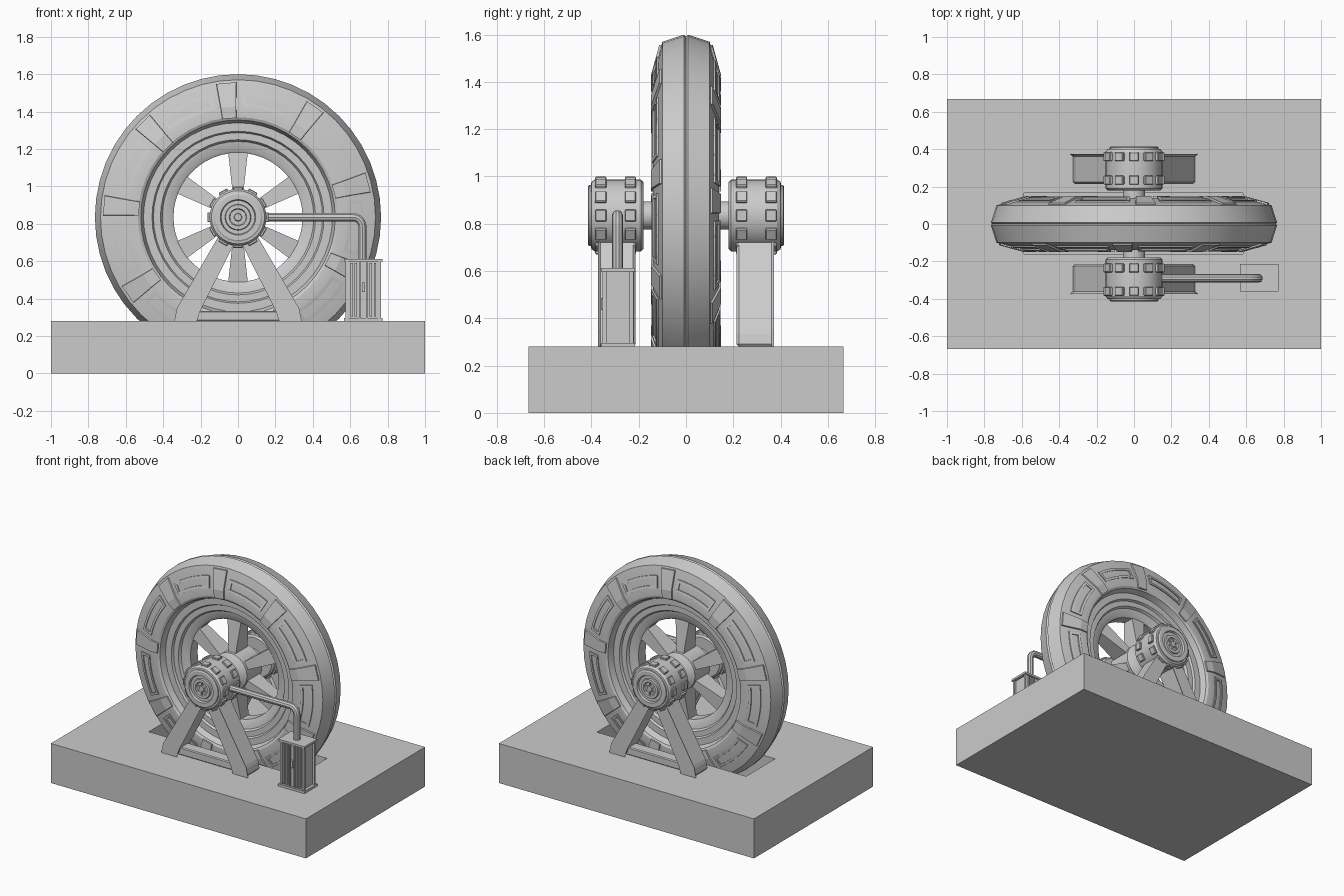
import bpy, bmesh
from math import sin, cos, pi, radians
from mathutils import Matrix, Vector

if "Cube" in bpy.data.objects:
    bpy.data.objects.remove(bpy.data.objects["Cube"])

CZ = 0.835                                   # axle height
AXLE = Matrix.Translation((0, 0, CZ))
BACK = Matrix.Rotation(pi, 4, 'Z')
SIDES = (("front", Matrix.Identity(4)), ("back", BACK))


def finish(name, bm, matrix=Matrix.Identity(4), bevel=0, smooth=True):
    bmesh.ops.remove_doubles(bm, verts=bm.verts, dist=1e-5)
    if bevel:
        bmesh.ops.bevel(bm, geom=bm.edges[:], offset=bevel, segments=1, affect='EDGES')
    bmesh.ops.recalc_face_normals(bm, faces=bm.faces)
    me = bpy.data.meshes.new(name)
    bm.to_mesh(me)
    bm.free()
    ob = bpy.data.objects.new(name, me)
    ob.matrix_world = matrix
    bpy.context.collection.objects.link(ob)
    if smooth:
        bpy.ops.object.select_all(action='DESELECT')
        ob.select_set(True)
        bpy.context.view_layer.objects.active = ob
        bpy.ops.object.shade_smooth_by_angle(angle=radians(25))
    return ob


def loft(bm, sections, cap=True, closed=False):
    rings = [[bm.verts.new(p) for p in s] for s in sections]
    pairs = list(zip(rings, rings[1:])) + ([(rings[-1], rings[0])] if closed else [])
    for a, b in pairs:
        for i in range(len(a)):
            j = (i + 1) % len(a)
            bm.faces.new((a[i], a[j], b[j], b[i]))
    if cap and not closed:
        bm.faces.new(rings[0])
        bm.faces.new(rings[-1])


def polar(r, y, a):
    return Vector((r * cos(a), y, r * sin(a)))


def lathe(bm, profile, segs):
    loft(bm, [[polar(r, y, 2 * pi * i / segs) for r, y in profile] for i in range(segs)], closed=True)


def box(bm, x0, x1, y0, y1, z0, z1, m=Matrix.Identity(4)):
    t = Matrix.Translation(((x0 + x1) / 2, (y0 + y1) / 2, (z0 + z1) / 2))
    s = Matrix.Diagonal((x1 - x0, y1 - y0, z1 - z0, 1))
    bmesh.ops.create_cube(bm, size=1, matrix=m @ t @ s)


def turn(a):                                 # local x becomes the radial direction
    return Matrix.Rotation(-a, 4, 'Y')


def tyre_y(r):                               # front sidewall surface
    return -0.14 + max(0, r - 0.59) * 0.04 / 0.145


# plinth with a sunken wheel pit
bm = bmesh.new()
box(bm, -1, 1, -0.667, 0.667, 0, 0.28)
plinth = finish("plinth", bm, smooth=False)
bm = bmesh.new()
box(bm, -0.587, 0.583, -0.16, 0.165, 0.04, 0.5)
cutter = finish("pit_cutter", bm, smooth=False)
mod = plinth.modifiers.new("pit", 'BOOLEAN')
mod.object, mod.operation, mod.solver = cutter, 'DIFFERENCE', 'EXACT'
bpy.context.view_layer.objects.active = plinth
bpy.ops.object.modifier_apply(modifier=mod.name)
bpy.data.objects.remove(cutter)

# tyre and stepped rim
half = [(0.757, 0), (0.765, 0.008), (0.735, 0.10), (0.59, 0.14), (0.535, 0.14), (0.52, 0.132),
        (0.505, 0.09), (0.46, 0.09), (0.452, 0.075), (0.415, 0.075), (0.405, 0.058),
        (0.36, 0.05), (0.345, 0.04)]
bm = bmesh.new()
lathe(bm, half + [(r, -y) for r, y in half[:0:-1]], 48)
finish("wheel_ring", bm, AXLE)

# spokes and centre of the wheel
bm = bmesh.new()
for k in range(6):
    m = turn(radians(30 + 60 * k))
    loft(bm, [[m @ Vector((r, y * sy, w * sz)) for sy, sz in ((-1, -1), (1, -1), (1, 1), (-1, 1))]
              for r, w, y in ((0.1, 0.025, 0.07), (0.36, 0.054, 0.04))])
finish("spokes", bm, AXLE, smooth=False)
bm = bmesh.new()
lathe(bm, [(0, -0.2), (0.06, -0.2), (0.06, -0.12), (0.085, -0.115), (0.13, -0.085),
           (0.13, 0.085), (0.085, 0.115), (0.06, 0.12), (0.06, 0.2), (0, 0.2)], 32)
finish("axle", bm, AXLE)

for side, S in SIDES:
    M = S @ AXLE

    # raised tread lugs on the sidewall
    bm = bmesh.new()
    for k in range(9):
        m = turn(radians(95 + 40 * k))
        secs = []
        for r, w in ((0.53, 0.042), (0.59, 0.046), (0.72, 0.058)):
            y = tyre_y(r)
            secs.append([m @ Vector(p) for p in ((r, y + 0.02, -w), (r, y - 0.009, -w + 0.006),
                                                 (r, y - 0.009, w - 0.006), (r, y + 0.02, w))])
        loft(bm, secs)
    finish(side + "_lugs", bm, M, smooth=False)

    # curved frames between the lugs
    bm = bmesh.new()
    for k in range(9):
        c = 115 + 40 * k
        for r0, r1, a0, a1 in ((0.655, 0.672, -13, 13), (0.592, 0.609, -13, 13),
                               (0.609, 0.655, -13, -11.5), (0.609, 0.655, 11.5, 13)):
            n = 6 if a1 - a0 > 5 else 1
            loft(bm, [[polar(r, tyre_y(r) + d, radians(c + a0 + (a1 - a0) * i / n))
                       for r, d in ((r0, 0.015), (r0, -0.007), (r1, -0.007), (r1, 0.015))]
                      for i in range(n + 1)])
    finish(side + "_sidewall_frames", bm, M, smooth=False)

    # bearing hub with stepped end cap
    bm = bmesh.new()
    lathe(bm, [(r, -y) for r, y in (
        (0, 0.18), (0.14, 0.18), (0.152, 0.19), (0.152, 0.385), (0.142, 0.4), (0.13, 0.402),
        (0.13, 0.41), (0.122, 0.415), (0.095, 0.415), (0.09, 0.4), (0.07, 0.4), (0.066, 0.41),
        (0.047, 0.41), (0.042, 0.4), (0.022, 0.4), (0.018, 0.41), (0, 0.41))], 32)
    finish(side + "_hub", bm, M)
    bm = bmesh.new()
    for k in range(12):
        for y in (-0.235, -0.36):
            box(bm, 0.13, 0.164, y - 0.024, y + 0.024, -0.026, 0.026, turn(radians(30 * k)))
    finish(side + "_hub_blocks", bm, M, bevel=0.004, smooth=False)
    bm = bmesh.new()
    for k in range(6):
        box(bm, 0.018, 0.05, -0.408, -0.395, -0.004, 0.004, turn(radians(60 * k + 30)))
    finish(side + "_cap_bars", bm, M, smooth=False)

    # splayed legs and the tie bar
    for label, s in (("left", -1), ("right", 1)):
        bm = bmesh.new()
        outline = ((0.03, 0.78), (0.075, 0.76), (0.315, 0.345), (0.328, 0.28),
                   (0.232, 0.28), (0.215, 0.335), (0.005, 0.75))
        loft(bm, [[(s * x, y, z) for x, z in outline] for y in (-0.373, -0.213)])
        finish(f"{side}_{label}_leg", bm, S, bevel=0.012, smooth=False)
    bm = bmesh.new()
    box(bm, -0.24, 0.24, -0.335, -0.25, 0.28, 0.335)
    finish(side + "_tie_bar", bm, S, bevel=0.006, smooth=False)

# control box with lips, ribs and handle
bm = bmesh.new()
box(bm, 0.588, 0.752, -0.345, -0.228, 0.28, 0.605)
for z0, z1 in ((0.28, 0.296), (0.598, 0.613)):
    box(bm, 0.566, 0.773, -0.36, -0.215, z0, z1)
for x in (0.583, 0.757):
    for y in (-0.345, -0.23):
        box(bm, x - 0.008, x + 0.008, y - 0.008, y + 0.008, 0.29, 0.6)
for y in (-0.348, -0.225):
    for x in (0.608, 0.63, 0.71, 0.732):
        box(bm, x - 0.006, x + 0.006, y - 0.006, y + 0.006, 0.305, 0.59)
    for x in (0.652, 0.688):
        box(bm, x - 0.004, x + 0.004, y - 0.006, y + 0.006, 0.296, 0.6)
box(bm, 0.662, 0.678, -0.36, -0.34, 0.435, 0.485)
finish("control_box", bm, smooth=False)

# pipe from the front hub down into the box
path = [(0.12, CZ)] + [(0.615 + 0.05 * sin(a), CZ - 0.05 + 0.05 * cos(a))
                       for a in (i * pi / 12 for i in range(7))] + [(0.665, 0.6)]
cu = bpy.data.curves.new("pipe_path", 'CURVE')
cu.dimensions, cu.bevel_depth, cu.bevel_resolution, cu.use_fill_caps = '3D', 0.023, 3, True
sp = cu.splines.new('POLY')
sp.points.add(len(path) - 1)
for p, (x, z) in zip(sp.points, path):
    p.co = (x, -0.29, z, 1)
helper = bpy.data.objects.new("pipe_path", cu)
bpy.context.collection.objects.link(helper)
bpy.context.view_layer.update()
bm = bmesh.new()
bm.from_mesh(helper.to_mesh())
finish("pipe", bm)
bpy.data.objects.remove(helper)
